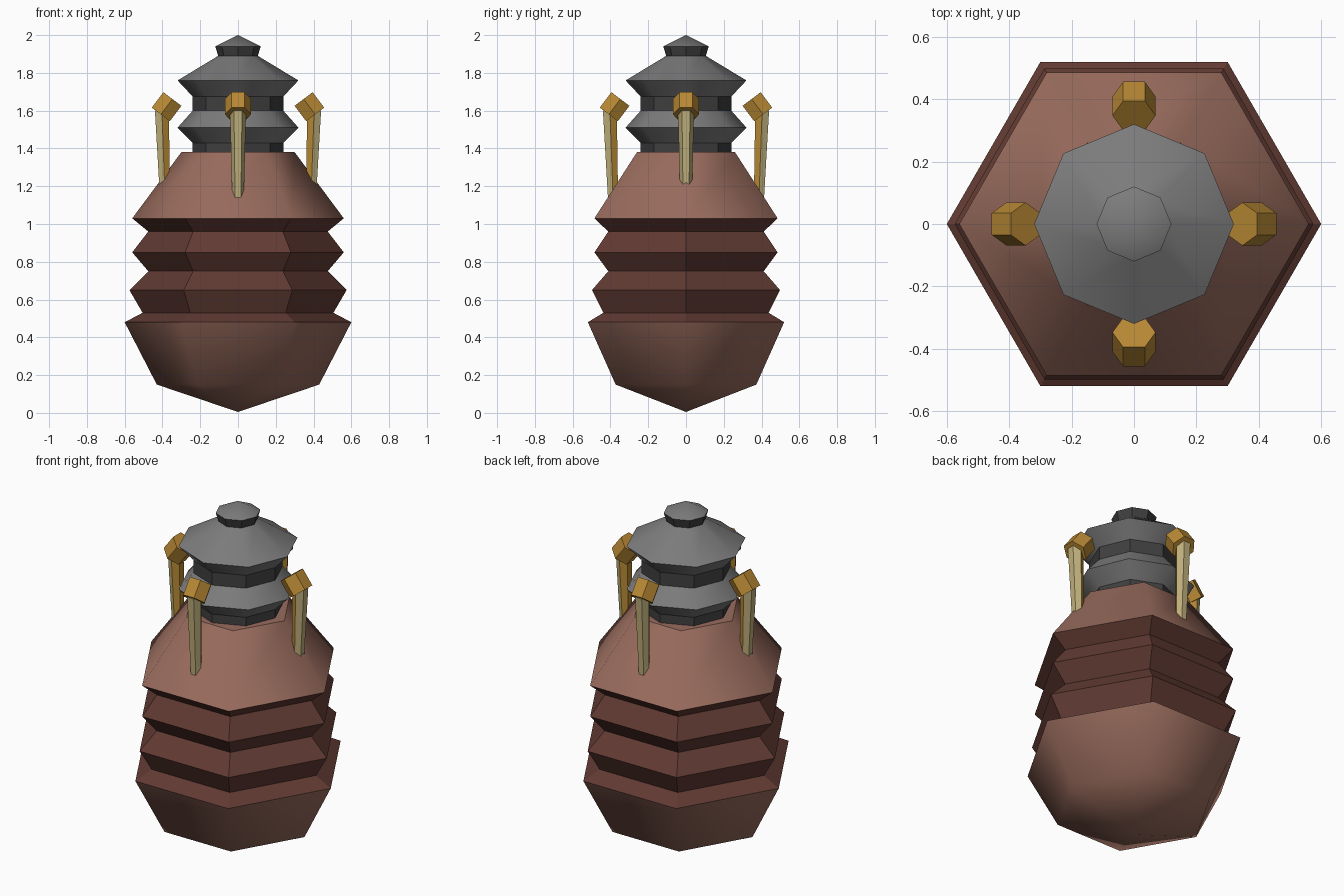
import bpy, bmesh, math
from mathutils import Vector, Matrix

cube = bpy.data.objects.get("Cube")
if cube:
    bpy.data.objects.remove(cube, do_unlink=True)


def material(name, rgb):
    m = bpy.data.materials.new(name)
    m.use_nodes = True
    m.diffuse_color = (*rgb, 1)
    m.node_tree.nodes["Principled BSDF"].inputs["Base Color"].default_value = (*rgb, 1)
    return m


CLAY = material("light clay", (0.32, 0.15, 0.11))
DARK_CLAY = material("dark clay", (0.12, 0.043, 0.033))
GREY = material("mid grey", (0.2, 0.2, 0.2))
DARK_GREY = material("dark grey", (0.05, 0.05, 0.05))
GOLD = material("gold", (0.48, 0.25, 0.035))
TAN = material("tan", (0.52, 0.43, 0.2))


def finish(bm, name, mats):
    bmesh.ops.recalc_face_normals(bm, faces=bm.faces[:])
    mesh = bpy.data.meshes.new(name)
    bm.to_mesh(mesh)
    bm.free()
    for m in mats:
        mesh.materials.append(m)
    ob = bpy.data.objects.new(name, mesh)
    bpy.context.collection.objects.link(ob)
    return ob


def turned(name, profile, sides, mats, soft_rings=()):
    """Lathe a (radius, height, band style) profile; style 0 is smooth and
    light, 1 is flat and dark. Rings stay sharp unless listed as soft."""
    bm = bmesh.new()
    rings = []
    for r, z, _ in profile:
        n = sides if r else 1
        rings.append([bm.verts.new((r * math.cos(math.tau * i / sides),
                                    r * math.sin(math.tau * i / sides), z))
                      for i in range(n)])
    for k in range(len(rings) - 1):
        lo, hi, style = rings[k], rings[k + 1], profile[k][2]
        for i in range(sides):
            j = (i + 1) % sides
            corners = [lo[i % len(lo)], lo[j % len(lo)], hi[j % len(hi)], hi[i % len(hi)]]
            f = bm.faces.new(list(dict.fromkeys(corners)))
            f.material_index = style
            f.smooth = style == 0
    for k, ring in enumerate(rings):
        if len(ring) > 1 and k not in soft_rings:
            for i in range(sides):
                bm.edges.get((ring[i], ring[(i + 1) % sides])).smooth = False
    for ring in (rings[0], rings[-1]):
        if len(ring) > 1:
            bm.faces.new(ring)
    return finish(bm, name, mats)


# Six-sided jar: bowl, pleated waist, shoulder
turned("jar_body", [
    (0, 0.005, 0), (0.43, 0.15, 0), (0.6, 0.48, 1), (0.505, 0.53, 1),
    (0.575, 0.65, 1), (0.475, 0.75, 1), (0.56, 0.85, 1), (0.475, 0.96, 1),
    (0.56, 1.03, 0), (0.3, 1.38, 0)], 6, [CLAY, DARK_CLAY], soft_rings=(1,))

# Eight-sided collar, lid and knob
turned("neck_and_lid", [
    (0.24, 1.36, 1), (0.24, 1.43, 0), (0.32, 1.51, 0), (0.24, 1.6, 1),
    (0.24, 1.675, 0), (0.32, 1.76, 0), (0.105, 1.89, 1), (0.12, 1.94, 0),
    (0, 2.0, 0)], 8, [GREY, DARK_GREY])


def hex_ring(bm, centre, radius):
    return [bm.verts.new(centre + Vector((radius * math.cos(math.tau * i / 6 + math.pi / 6),
                                          radius * math.sin(math.tau * i / 6 + math.pi / 6), 0)))
            for i in range(6)]


def hex_prism(name, low, high, r_low, r_high, mats, inner_gold=False):
    """Six-sided bar between two centres, standing on the +x side."""
    bm = bmesh.new()
    a, b = hex_ring(bm, Vector(low), r_low), hex_ring(bm, Vector(high), r_high)
    bm.faces.new(a)
    bm.faces.new(b)
    for i in range(6):
        j = (i + 1) % 6
        f = bm.faces.new((a[i], a[j], b[j], b[i]))
        if inner_gold and f.calc_center_median().x < (low[0] + high[0]) / 2 - 0.005:
            f.material_index = 1
    return finish(bm, name, mats)


# Four posts with tilted heads around the neck
for side, turn in (("left", 0), ("back", 1), ("right", 2), ("front", 3)):
    spin = Matrix.Rotation(turn * math.pi / 2, 4, "Z")
    post = hex_prism(side + "_post", (0.385, 0, 1.1), (0.403, 0, 1.6),
                     0.03, 0.0425, [TAN, GOLD], inner_gold=True)
    post.matrix_world = spin
    head = hex_prism(side + "_post_head", (0, 0, -0.051), (0, 0, 0.051),
                     0.069, 0.069, [GOLD])
    head.matrix_world = (spin @ Matrix.Translation((0.378, 0, 1.621))
                         @ Matrix.Rotation(math.radians(-37), 4, "Y"))
